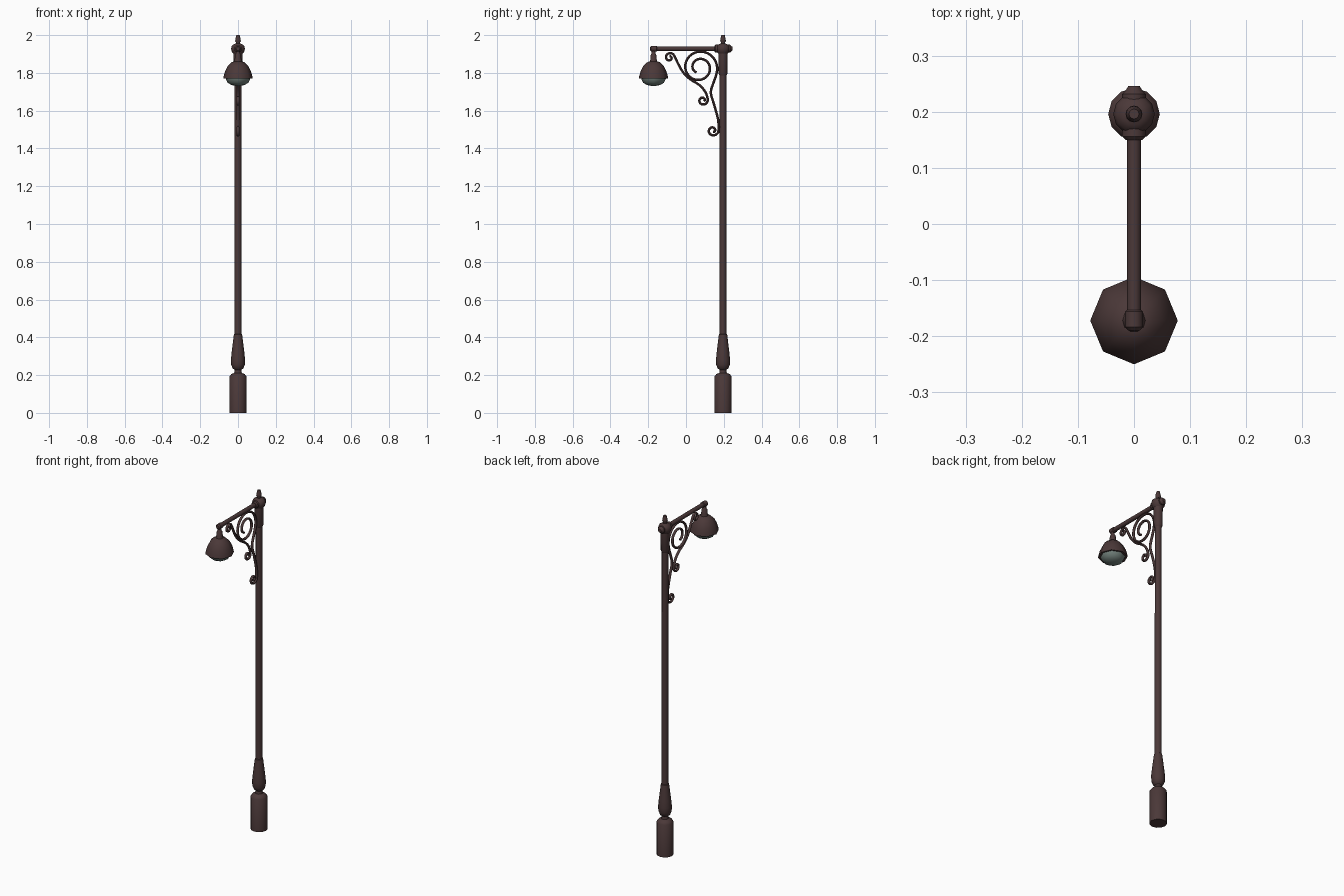
import bpy, bmesh, math
from mathutils import Vector, Matrix

if "Cube" in bpy.data.objects:
    bpy.data.objects.remove(bpy.data.objects["Cube"])

POLE_Y, LAMP_Y, ARM_Z = 0.196, -0.172, 1.928


def material(name, rgb):
    m = bpy.data.materials.new(name)
    m.diffuse_color = (*rgb, 1)
    m.use_nodes = True
    m.node_tree.nodes["Principled BSDF"].inputs["Base Color"].default_value = m.diffuse_color
    return m


IRON = material("dark brown iron", (0.07, 0.04, 0.04))
GLASS = material("grey green glass", (0.16, 0.21, 0.19))


def finish(name, bm, mat, angle=40):
    bmesh.ops.remove_doubles(bm, verts=bm.verts, dist=1e-5)
    bmesh.ops.recalc_face_normals(bm, faces=bm.faces)
    me = bpy.data.meshes.new(name)
    bm.to_mesh(me)
    bm.free()
    me.materials.append(mat)
    ob = bpy.data.objects.new(name, me)
    bpy.context.collection.objects.link(ob)
    bpy.ops.object.select_all(action='DESELECT')
    ob.select_set(True)
    bpy.context.view_layer.objects.active = ob
    bpy.ops.object.shade_smooth_by_angle(angle=math.radians(angle))
    return ob


def lathe(name, profile, sides, mat, loc, along_y=False, angle=40):
    """Revolve (radius, height) points; closed at both ends."""
    bm = bmesh.new()
    rings = [[bm.verts.new((r * math.cos(2 * math.pi * i / sides),
                            r * math.sin(2 * math.pi * i / sides), z))
              for i in range(sides)] for r, z in profile]
    for a, b in zip(rings, rings[1:]):
        for i in range(sides):
            j = (i + 1) % sides
            bm.faces.new((a[i], a[j], b[j], b[i]))
    bm.faces.new(rings[0][::-1])
    bm.faces.new(rings[-1])
    if along_y:
        bm.transform(Matrix.Rotation(-math.pi / 2, 4, 'X'))
    bm.transform(Matrix.Translation(loc))
    return finish(name, bm, mat, angle)


def spiral(cy, cz, r0, r1, a0, a1, n):
    pts = []
    for i in range(n + 1):
        t = i / n
        a, r = math.radians(a0 + (a1 - a0) * t), r0 + (r1 - r0) * t
        pts.append((cy + r * math.cos(a), cz + r * math.sin(a)))
    return pts


def smooth_path(pts, steps=3):
    """Catmull-Rom through the points."""
    p = [Vector((0, y, z)) for y, z in pts]
    p = [2 * p[0] - p[1]] + p + [2 * p[-1] - p[-2]]
    out = []
    for a, b, c, d in zip(p, p[1:], p[2:], p[3:]):
        for k in range(steps):
            t = k / steps
            out.append(0.5 * (2 * b + (c - a) * t + (2 * a - 5 * b + 4 * c - d) * t * t
                              + (3 * b - a - 3 * c + d) * t ** 3))
    return out + [p[-2]]


def scroll(name, pts, rad=0.0065, sides=8):
    path = smooth_path(pts)
    bm = bmesh.new()
    rings = []
    for i, p in enumerate(path):
        t = (path[min(i + 1, len(path) - 1)] - path[max(i - 1, 0)]).normalized()
        x = Vector((1, 0, 0))
        n = t.cross(x)
        rings.append([bm.verts.new(p + rad * (1.2 * x * math.cos(2 * math.pi * k / sides)
                                              + n * math.sin(2 * math.pi * k / sides)))
                      for k in range(sides)])
    for a, b in zip(rings, rings[1:]):
        for k in range(sides):
            j = (k + 1) % sides
            bm.faces.new((a[k], a[j], b[j], b[k]))
    bm.faces.new(rings[0])
    bm.faces.new(rings[-1])
    finish(name, bm, IRON, 50)


# Post: pedestal, bulb and shaft
lathe("post_pedestal", [(0.046, 0), (0.046, 0.192), (0.036, 0.205), (0.02, 0.212),
                        (0.018, 0.228), (0.028, 0.235), (0.036, 0.255), (0.037, 0.285),
                        (0.033, 0.325), (0.022, 0.415), (0.018, 0.418)], 12, IRON, (0, POLE_Y, 0))
lathe("post_shaft", [(0.0185, 0.40), (0.0175, 1.80)], 12, IRON, (0, POLE_Y, 0))
# Sleeve, ball joint and finial at the head of the post
lathe("post_sleeve", [(0.018, 1.785), (0.023, 1.795), (0.025, 1.91)], 12, IRON, (0, POLE_Y, 0))
lathe("head_ball", [(0.022, 1.898), (0.032, 1.91), (0.037, 1.928), (0.032, 1.945),
                    (0.02, 1.953), (0.011, 1.956), (0.011, 1.962), (0.015, 1.968),
                    (0.014, 1.978), (0.009, 2.0)], 12, IRON, (0, POLE_Y, 0))
lathe("head_cross_collar", [(0.015, -0.046), (0.021, -0.04), (0.021, 0.036),
                            (0.015, 0.042), (0.01, 0.05)], 12, IRON, (0, POLE_Y, ARM_Z), True)
# Horizontal arm with end cap
lathe("arm", [(0.0125, -0.175), (0.0125, 0.20)], 10, IRON, (0, 0, ARM_Z), True)
lathe("arm_end_cap", [(0.01, -0.19), (0.016, -0.184), (0.016, -0.156), (0.0125, -0.153)],
      10, IRON, (0, 0, ARM_Z), True)
# Hanging lamp: stem, eight-sided shade, glass
lathe("lamp_stem", [(0.010, 1.925), (0.010, 1.905), (0.015, 1.897), (0.018, 1.87),
                    (0.022, 1.855)], 10, IRON, (0, LAMP_Y, 0))
lathe("lamp_shade", [(0.018, 1.862), (0.034, 1.856), (0.054, 1.838), (0.068, 1.81),
                     (0.075, 1.785), (0.078, 1.769), (0.066, 1.771)], 8, IRON,
      (0, LAMP_Y, 0), angle=60)
lathe("lamp_glass", [(0.066, 1.775), (0.064, 1.765), (0.055, 1.748), (0.036, 1.736),
                     (0.012, 1.731)], 8, GLASS, (0, LAMP_Y, 0), angle=60)
# Scrollwork bracket
scroll("outer_scroll",
       spiral(-0.087, 1.881, 0.006, 0.026, 450, 30, 12)
       + [(-0.040, 1.845), (-0.015, 1.803), (0.020, 1.768), (0.072, 1.735), (0.103, 1.698)]
       + spiral(0.089, 1.655, 0.027, 0.008, 20, -400, 12))
scroll("inner_scroll",
       spiral(0.142, 1.495, 0.008, 0.030, -440, 0, 12)
       + [(0.170, 1.553), (0.148, 1.635), (0.131, 1.696), (0.146, 1.749), (0.160, 1.79)]
       + spiral(0.071, 1.828, 0.094, 0.030, 0, 600, 24))
